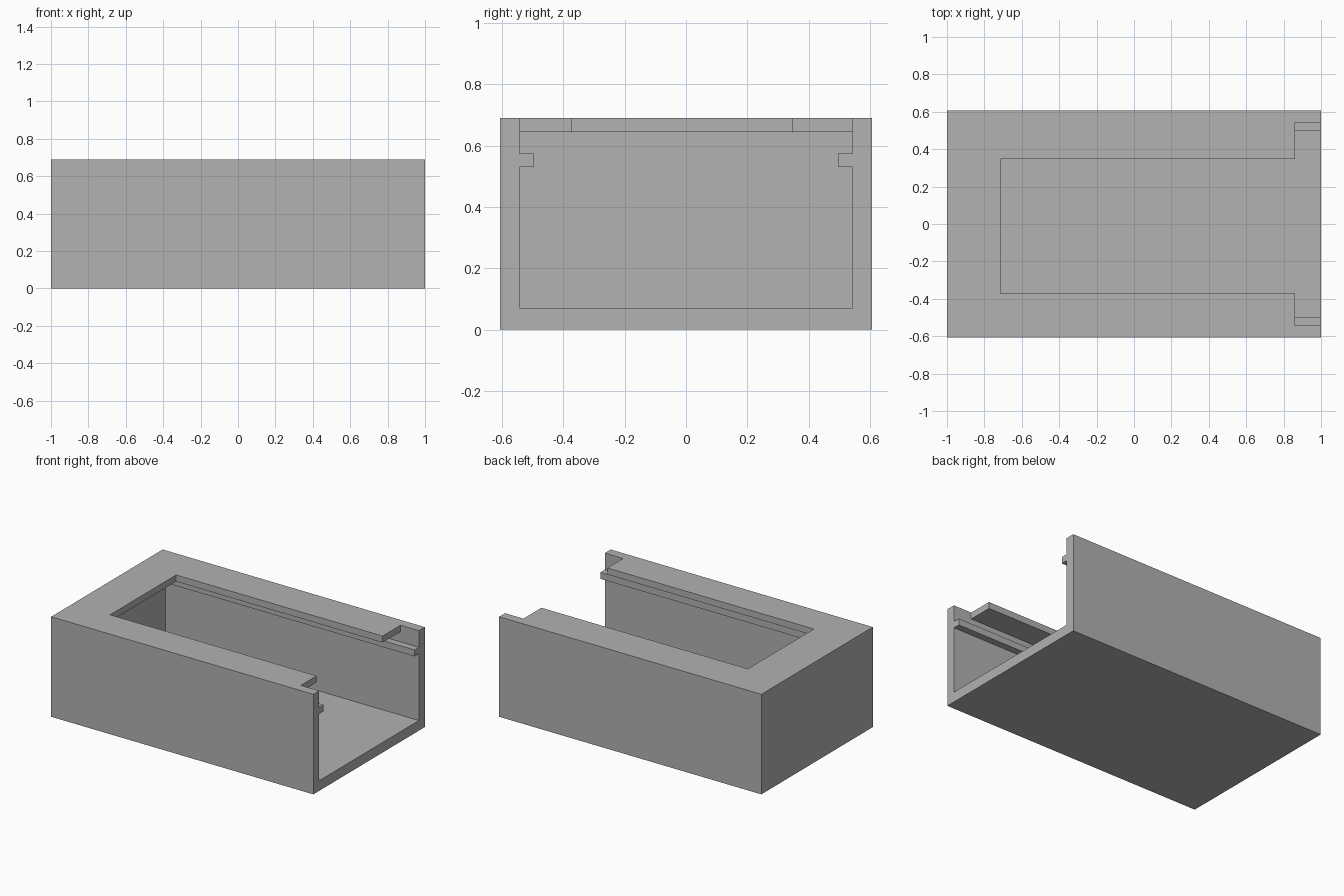
import bpy
import bmesh

default = bpy.data.objects.get("Cube")
if default:
    bpy.data.objects.remove(default, do_unlink=True)

# Main dimensions
HALF_X, HALF_Y, HEIGHT = 1.0, 0.607, 0.69
INNER_Y, RAIL_Y = 0.543, 0.496
FLOOR, LID_BOTTOM = 0.07, 0.645
RAIL_LOW, RAIL_HIGH = 0.53, 0.575
BACK_X, NOTCH_X, PAST = -0.935, 0.86, 1.2

grey = bpy.data.materials.new("plain grey")
grey.use_nodes = True
colour = (0.445, 0.445, 0.445, 1)
grey.diffuse_color = colour
grey.node_tree.nodes["Principled BSDF"].inputs["Base Color"].default_value = colour


def extrude_along_x(name, profile, x0, x1):
    """Solid made from a y-z profile swept from x0 to x1."""
    bm = bmesh.new()
    face = bm.faces.new([bm.verts.new((x0, y, z)) for y, z in profile])
    swept = bmesh.ops.extrude_face_region(bm, geom=[face])["geom"]
    verts = [v for v in swept if isinstance(v, bmesh.types.BMVert)]
    bmesh.ops.translate(bm, verts=verts, vec=(x1 - x0, 0, 0))
    bmesh.ops.recalc_face_normals(bm, faces=bm.faces)
    mesh = bpy.data.meshes.new(name)
    bm.to_mesh(mesh)
    bm.free()
    mesh.materials.append(grey)
    obj = bpy.data.objects.new(name, mesh)
    bpy.context.collection.objects.link(obj)
    return obj


def rectangle(y0, y1, z0, z1):
    return [(y0, z0), (y1, z0), (y1, z1), (y0, z1)]


# Solid outer block
case = extrude_along_x("open_ended_case", rectangle(-HALF_Y, HALF_Y, 0, HEIGHT),
                       -HALF_X, HALF_X)

# Cavity profile leaves a slim guide rail on each side wall
side = [(INNER_Y, FLOOR), (INNER_Y, RAIL_LOW), (RAIL_Y, RAIL_LOW),
        (RAIL_Y, RAIL_HIGH), (INNER_Y, RAIL_HIGH), (INNER_Y, LID_BOTTOM)]
cavity_profile = side + [(-y, z) for y, z in reversed(side)]

cutters = [
    extrude_along_x("cavity_cutter", cavity_profile, BACK_X, PAST),
    # Long window in the top, open towards the end
    extrude_along_x("window_cutter", rectangle(-0.372, 0.347, 0.61, PAST), -0.715, PAST),
    # Wider notch at the open end
    extrude_along_x("notch_cutter", rectangle(-INNER_Y, INNER_Y, 0.61, PAST), NOTCH_X, PAST),
]

bpy.context.view_layer.objects.active = case
for cutter in cutters:
    cutter.hide_render = True
    cut = case.modifiers.new(cutter.name, "BOOLEAN")
    cut.operation = "DIFFERENCE"
    cut.solver = "EXACT"
    cut.object = cutter
    bpy.ops.object.modifier_apply(modifier=cut.name)
    bpy.data.objects.remove(cutter, do_unlink=True)
